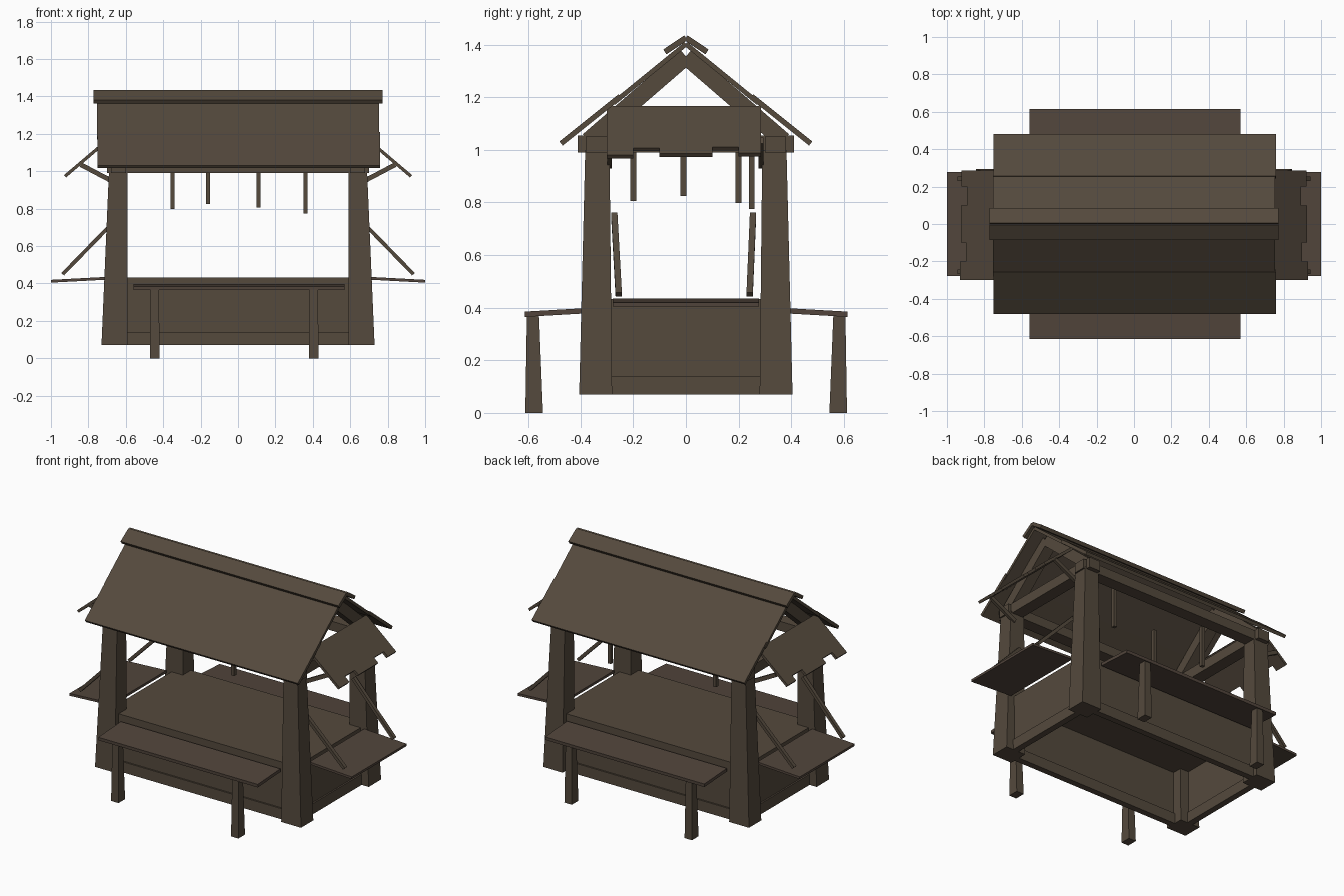
import bpy
from mathutils import Vector

if "Cube" in bpy.data.objects:
    bpy.data.objects.remove(bpy.data.objects["Cube"])


def material(name, r, g, b):
    m = bpy.data.materials.new(name)
    m.diffuse_color = (r, g, b, 1)
    m.use_nodes = True
    m.node_tree.nodes["Principled BSDF"].inputs["Base Color"].default_value = m.diffuse_color
    return m


WOOD = material("weathered brown wood", 0.089, 0.067, 0.046)
WARM = material("warm brown wood", 0.084, 0.060, 0.045)

BOX_FACES = [(3, 2, 1, 0), (4, 5, 6, 7), (0, 1, 5, 4),
             (1, 2, 6, 5), (2, 3, 7, 6), (3, 0, 4, 7)]


def hexa(name, bottom, top, mat=WOOD):
    """Solid between two quads."""
    me = bpy.data.meshes.new(name)
    me.from_pydata([tuple(v) for v in bottom + top], [], BOX_FACES)
    import bmesh
    bm = bmesh.new()
    bm.from_mesh(me)
    bmesh.ops.recalc_face_normals(bm, faces=bm.faces)
    bm.to_mesh(me)
    bm.free()
    me.materials.append(mat)
    ob = bpy.data.objects.new(name, me)
    bpy.context.collection.objects.link(ob)
    return ob


def rect(x0, x1, y0, y1, z):
    return [Vector((x0, y0, z)), Vector((x1, y0, z)), Vector((x1, y1, z)), Vector((x0, y1, z))]


def box(name, x0, x1, y0, y1, z0, z1, mat=WOOD):
    return hexa(name, rect(x0, x1, y0, y1, z0), rect(x0, x1, y0, y1, z1), mat)


def bar(name, p, q, side, width, thick, mat=WOOD):
    """Board from p to q; width runs along side, thickness across."""
    p, q = Vector(p), Vector(q)
    d = (q - p).normalized()
    s = Vector(side)
    s = (s - d * s.dot(d)).normalized()
    n = d.cross(s) * thick / 2
    s = s * width / 2
    ends = [[c - s - n, c + s - n, c + s + n, c - s + n] for c in (p, q)]
    return hexa(name, ends[0], ends[1], mat)


X, Y = (1, 0, 0), (0, 1, 0)

# Tapered corner posts
for sx in (-1, 1):
    for sy in (-1, 1):
        hexa("corner_post",
             rect(sx * .59, sx * .73, sy * .28, sy * .405, .07),
             rect(sx * .59, sx * .69, sy * .29, sy * .382, 1.0))

# Counter box: panels, base rails and top, open underneath
for s in (-1, 1):
    box("long_panel", -.60, .60, *sorted((s * .345, s * .365)), .13, .42)
    box("long_base_rail", -.60, .60, *sorted((s * .335, s * .375)), .07, .138)
    box("end_panel", *sorted((s * .65, s * .67)), -.29, .29, .13, .42)
    box("end_base_rail", *sorted((s * .64, s * .68)), -.29, .29, .07, .138)
box("counter_top", -.67, .67, -.365, .365, .415, .432)

# Front and back benches with legs
for s in (-1, 1):
    bar("bench_board", (.005, s * .385, .388), (.005, s * .614, .375), X, 1.13, .02, WARM)
    for x in (-.445, .405):
        hexa("bench_leg",
             rect(x - .026, x + .026, s * .545, s * .612, 0),
             rect(x - .022, x + .022, s * .56, s * .606, .37))

# Side flaps with slanted stays
for s in (-1, 1):
    bar("side_flap", (s * .70, 0, .428), (s * 1.0, 0, .412), Y, .555, .015, WARM)
    for y0, y1 in ((-.272, -.255), (.255, .242)):
        bar("flap_stay", (s * .64, y0, .755), (s * .937, y1, .45), Y, .024, .02)

# Top beams
for s in (-1, 1):
    box("long_beam", -.70, .70, *sorted((s * .30, s * .38)), .99, 1.05)
    box("end_beam", *sorted((s * .60, s * .68)), -.41, .41, .99, 1.055)

# Gable rafters and roof boards
for s in (-1, 1):
    for x in (-.64, .64):
        bar("gable_rafter", (x, 0, 1.355), (x, s * .37, 1.035), X, .07, .065)
    bar("upper_roof_board", (0, 0, 1.402), (0, s * .275, 1.178), X, 1.51, .018)
    bar("lower_roof_board", (.005, s * .25, 1.203), (.005, s * .474, 1.024), X, 1.51, .02)
    bar("ridge_cap", (0, 0, 1.426), (0, s * .08, 1.372), X, 1.545, .022)

# Side awnings: boards with uneven lower ends, held by short struts
edges = [-.30, -.20, -.10, 0, .10, .20, .285]
lengths = [1.0, .85, .97, .97, .83, .96]
top, end = Vector((.705, 0, 1.16)), Vector((.925, 0, .973))
for s in (-1, 1):
    for y0, y1, k in zip(edges, edges[1:], lengths):
        tip = top.lerp(end, k)
        y = (y0 + y1) / 2
        bar("awning_board", (s * top.x, y, top.z), (s * tip.x, y, tip.z), Y, y1 - y0, .017)
    for y in (-.29, .285):
        bar("awning_strut", (s * .66, y, .94), (s * .84, y, 1.035), Y, .018, .025)

# Hanging sticks under the roof
for x, y, z in ((-.35, .20, .797), (-.16, -.01, .825), (.11, -.20, .805), (.36, .25, .775)):
    box("hanging_stick", x - .011, x + .011, y - .011, y + .011, z, 1.06)
